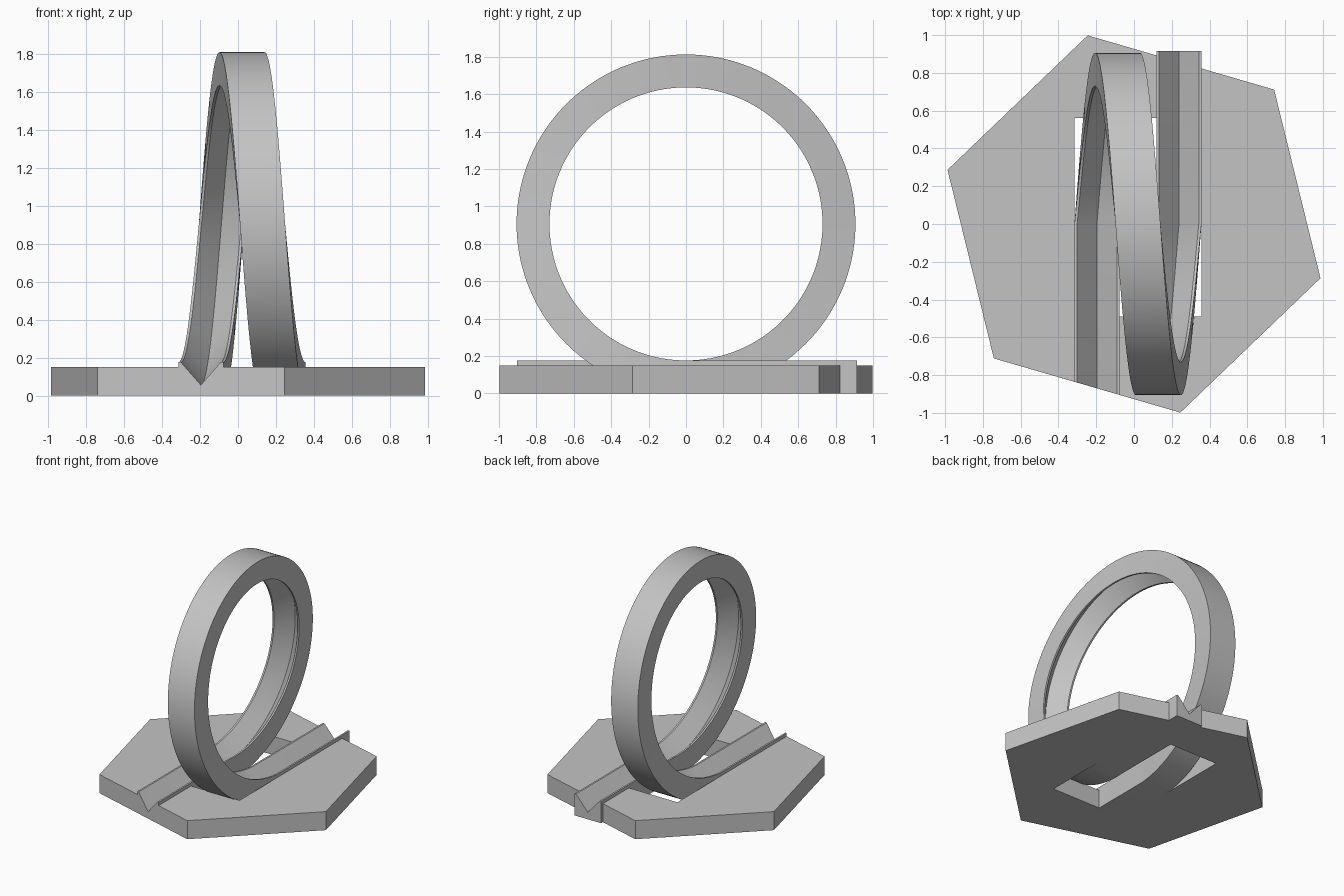
import bpy, bmesh, math

cube = bpy.data.objects.get("Cube")
if cube:
    bpy.data.objects.remove(cube, do_unlink=True)

grey = bpy.data.materials.new("light grey")
grey.use_nodes = True
COLOUR = (0.55, 0.55, 0.55, 1)
grey.diffuse_color = COLOUR
grey.node_tree.nodes["Principled BSDF"].inputs["Base Color"].default_value = COLOUR

# Shared dimensions
HEX_R, SLAB_H = 1.028, 0.15
RING_R, INNER_R, GROOVE_R = 0.906, 0.73, 0.85
HALF_W, LIP = 0.119, 0.014
MID_X, HALF_PITCH = 0.021, 0.217
LEFT, RIGHT = MID_X - HALF_PITCH, MID_X + HALF_PITCH   # centre lines of the two rails
HOLE_FRONT, HOLE_BACK, RAIL_END = -0.49, 0.56, 0.915
STEPS = 144

corner = [(HEX_R * math.cos(math.radians(43.8 + 60 * i)),
           HEX_R * math.sin(math.radians(43.8 + 60 * i))) for i in range(6)]


def on_edge(i, x):
    """y of the hexagon edge from corner i to the next one, at x"""
    (x0, y0), (x1, y1) = corner[i], corner[(i + 1) % 6]
    return x, y0 + (y1 - y0) * (x - x0) / (x1 - x0)


def finish(bm, name):
    bmesh.ops.recalc_face_normals(bm, faces=bm.faces)
    mesh = bpy.data.meshes.new(name)
    bm.to_mesh(mesh)
    bm.free()
    mesh.materials.append(grey)
    obj = bpy.data.objects.new(name, mesh)
    bpy.context.collection.objects.link(obj)
    return obj


def slab(name, outline):
    bm = bmesh.new()
    face = bm.faces.new([bm.verts.new((x, y, 0)) for x, y in outline])
    top = bmesh.ops.extrude_face_region(bm, geom=[face])["geom"]
    bmesh.ops.translate(bm, vec=(0, 0, SLAB_H),
                        verts=[v for v in top if isinstance(v, bmesh.types.BMVert)])
    return finish(bm, name)


# Hexagonal base: two pieces either side of the rails, with the central opening
l0, l1 = LEFT - HALF_W, LEFT + HALF_W
r0, r1 = RIGHT - HALF_W, RIGHT + HALF_W
slab("base_right", [on_edge(0, r0), corner[1], corner[2], corner[3],
                    on_edge(3, l0), (l0, HOLE_BACK), (r0, HOLE_BACK)])
slab("base_left", [on_edge(3, l1), corner[4], corner[5], corner[0],
                   on_edge(0, r1), (r1, HOLE_FRONT), (l1, HOLE_FRONT)])

# Grooved track: straight rail, one helical turn, straight rail
profile = [(-HALF_W, RING_R), (-HALF_W, INNER_R), (LIP - HALF_W, INNER_R),
           (0, GROOVE_R), (HALF_W - LIP, INNER_R), (HALF_W, INNER_R), (HALF_W, RING_R)]

sections = [[(*on_edge(3, LEFT + u), RING_R - r) for u, r in profile]]
for i in range(STEPS + 1):
    t = i / STEPS
    a = 2 * math.pi * t
    x = LEFT + 2 * HALF_PITCH * t
    sections.append([(x + u, r * math.sin(a), RING_R - r * math.cos(a)) for u, r in profile])
sections.append([(RIGHT + u, RAIL_END, RING_R - r) for u, r in profile])

bm = bmesh.new()
rows = [[bm.verts.new(p) for p in s] for s in sections]
n = len(profile)
for a, b in zip(rows, rows[1:]):
    for j in range(n):
        k = (j + 1) % n
        bm.faces.new((a[j], a[k], b[k], b[j]))
bm.faces.new(rows[0])
bm.faces.new(rows[-1])
track = finish(bm, "loop_track")

bpy.ops.object.select_all(action="DESELECT")
track.select_set(True)
bpy.context.view_layer.objects.active = track
bpy.ops.object.shade_smooth_by_angle(angle=math.radians(25))
